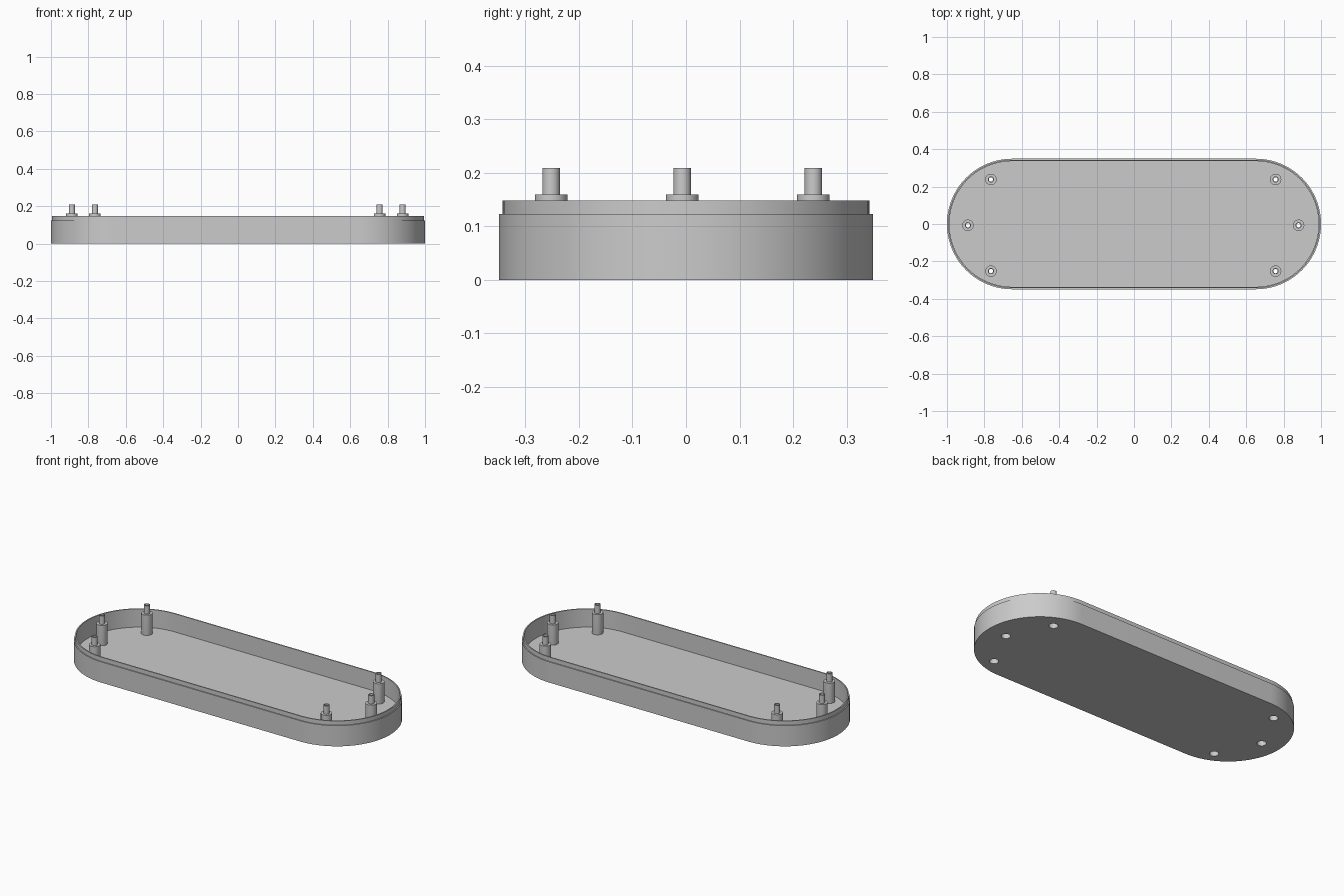
import bpy, bmesh, math

cube = bpy.data.objects.get("Cube")
if cube:
    bpy.data.objects.remove(cube, do_unlink=True)

END_X, RADIUS = 0.651, 0.349      # rounded ends of the tray outline
FLOOR, STEP, RIM = 0.04, 0.123, 0.148
BORE = 0.025                      # screw recess under each post
SHIFT_X, SHIFT_Y = -0.004, -0.007 # small offset of the post pattern

grey = bpy.data.materials.new("light grey")
grey.use_nodes = True
colour = (0.6, 0.6, 0.6, 1)
grey.diffuse_color = colour
grey.node_tree.nodes["Principled BSDF"].inputs["Base Color"].default_value = colour


def make_object(name, bm):
    bmesh.ops.recalc_face_normals(bm, faces=bm.faces)
    mesh = bpy.data.meshes.new(name)
    bm.to_mesh(mesh)
    bm.free()
    mesh.materials.append(grey)
    obj = bpy.data.objects.new(name, mesh)
    bpy.context.collection.objects.link(obj)
    return obj


def smooth(obj):
    bpy.ops.object.select_all(action="DESELECT")
    obj.select_set(True)
    bpy.context.view_layer.objects.active = obj
    bpy.ops.object.shade_smooth_by_angle(angle=math.radians(30))


def bridge(bm, a, b):
    for i in range(len(a)):
        j = (i + 1) % len(a)
        bm.faces.new((a[i], a[j], b[j], b[i]))


def outline(bm, inset, z, segments=40):
    """Ring of vertices along a straight-sided outline with round ends."""
    ring = []
    for side, start in ((1, -math.pi / 2), (-1, math.pi / 2)):
        for i in range(segments + 1):
            a = start + math.pi * i / segments
            r = RADIUS - inset
            ring.append(bm.verts.new((side * END_X + r * math.cos(a), r * math.sin(a), z)))
    return ring


def lathe(name, profile, location, closed, segments=32):
    bm = bmesh.new()
    rings = [[bm.verts.new((r * math.cos(2 * math.pi * i / segments),
                            r * math.sin(2 * math.pi * i / segments), z))
              for i in range(segments)] for r, z in profile]
    for a, b in zip(rings, rings[1:]):
        bridge(bm, a, b)
    if closed:
        bridge(bm, rings[-1], rings[0])
    else:
        bm.faces.new(rings[0])
        bm.faces.new(rings[-1])
    obj = make_object(name, bm)
    obj.location = location
    return obj


# Tray: stepped wall with a thin locating lip and a flat floor
bm = bmesh.new()
section = [(0, 0), (0, STEP), (0.006, STEP), (0.006, RIM), (0.013, RIM), (0.013, FLOOR)]
rings = [outline(bm, inset, z) for inset, z in section]
for a, b in zip(rings, rings[1:]):
    bridge(bm, a, b)
bm.faces.new(rings[0])
bm.faces.new(rings[-1])
tray = make_object("tray", bm)

# Three hollow posts at each end, each with a recess through the floor
post_section = [(BORE, 0), (BORE, 0.12), (0.0115, 0.12), (0.0115, 0.209),
                (0.0165, 0.209), (0.0165, 0.16), (0.0305, 0.16), (0.0305, 0.02),
                (0.0275, 0)]
cutters, posts = [], []
for side, label in ((1, "left"), (-1, "right")):
    for x, y, spot in ((0.761, -0.245, "front"), (0.884, 0, "end"), (0.761, 0.245, "back")):
        place = (side * x + SHIFT_X, y + SHIFT_Y, 0)
        posts.append(lathe(f"{label}_{spot}_post", post_section, place, True))
        cutters.append(lathe("hole_cutter", [(BORE + 0.001, -0.05), (BORE + 0.001, 0.1)],
                             place, False))

# Cut the holes in the floor, then remove the cutters
bpy.ops.object.select_all(action="DESELECT")
bpy.context.view_layer.objects.active = tray
tray.select_set(True)
for cutter in cutters:
    cutter.hide_render = True
    cut = tray.modifiers.new("hole", "BOOLEAN")
    cut.operation = "DIFFERENCE"
    cut.solver = "EXACT"
    cut.object = cutter
    bpy.ops.object.modifier_apply(modifier=cut.name)
for cutter in cutters:
    bpy.data.objects.remove(cutter, do_unlink=True)

for obj in [tray] + posts:
    smooth(obj)
